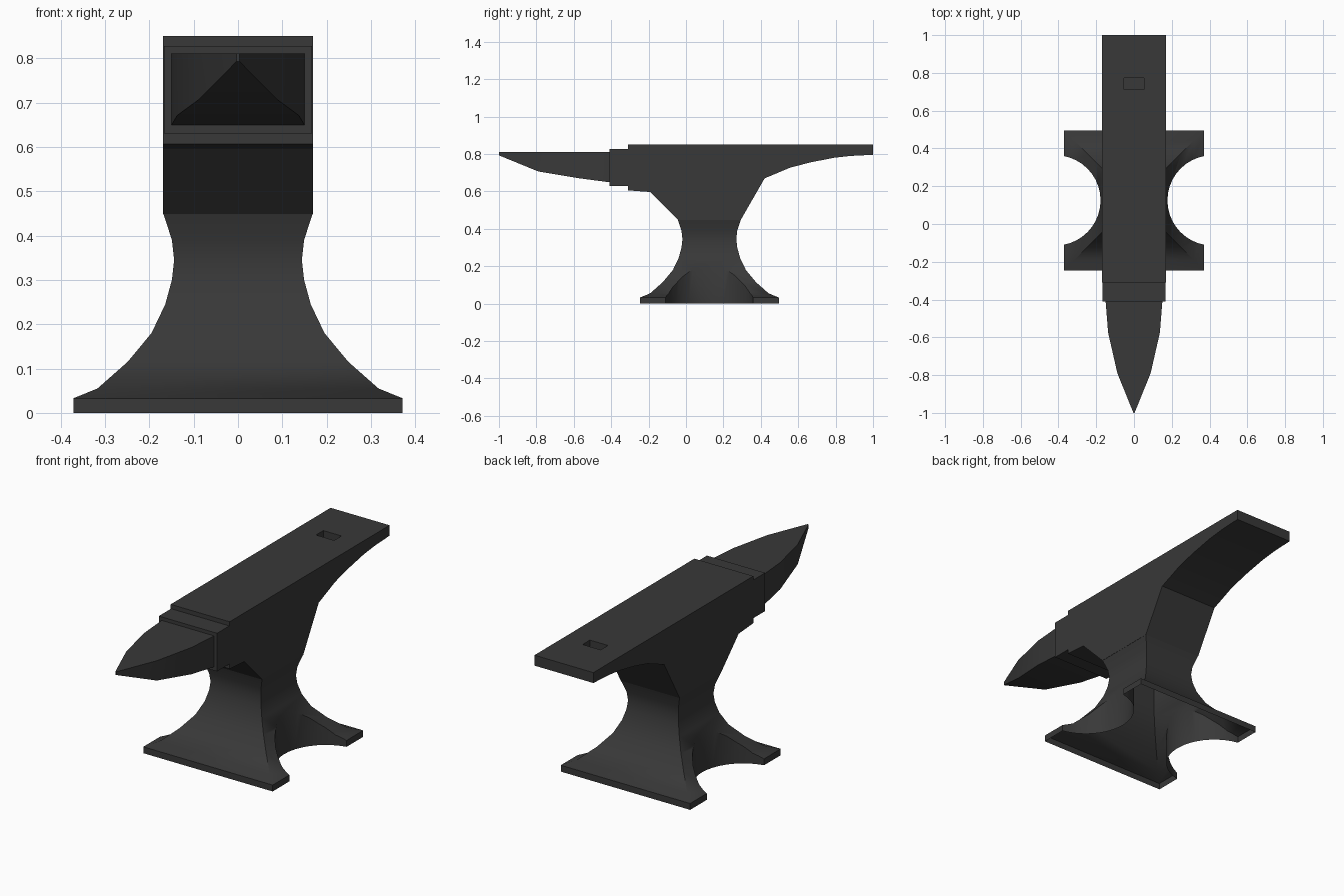
import bpy, bmesh, math

if "Cube" in bpy.data.objects:
    bpy.data.objects.remove(bpy.data.objects["Cube"])

iron = bpy.data.materials.new("dark iron")
iron.diffuse_color = (0.04, 0.04, 0.04, 1)
iron.use_nodes = True
iron.node_tree.nodes["Principled BSDF"].inputs["Base Color"].default_value = iron.diffuse_color


def make(name, bm):
    bmesh.ops.recalc_face_normals(bm, faces=bm.faces)
    me = bpy.data.meshes.new(name)
    bm.to_mesh(me)
    bm.free()
    ob = bpy.data.objects.new(name, me)
    bpy.context.collection.objects.link(ob)
    me.materials.append(iron)
    return ob


def loft(name, rings):
    """Closed skin over a list of rings with equal point counts."""
    bm = bmesh.new()
    vs = [[bm.verts.new(p) for p in r] for r in rings]
    n = len(vs[0])
    for a, b in zip(vs, vs[1:]):
        for i in range(n):
            bm.faces.new((a[i], a[(i + 1) % n], b[(i + 1) % n], b[i]))
    bm.faces.new(vs[0])
    bm.faces.new(vs[-1])
    return make(name, bm)


def box(name, x0, x1, y0, y1, z0, z1):
    ring = lambda z: [(x0, y0, z), (x1, y0, z), (x1, y1, z), (x0, y1, z)]
    return loft(name, [ring(z0), ring(z1)])


def cut(ob, cutter):
    """Subtract the cutter, bake the result and remove the cutter."""
    mod = ob.modifiers.new("cut", 'BOOLEAN')
    mod.operation = 'DIFFERENCE'
    mod.solver = 'EXACT'
    mod.object = cutter
    bpy.context.view_layer.update()
    dg = bpy.context.evaluated_depsgraph_get()
    me = bpy.data.meshes.new_from_object(ob.evaluated_get(dg))
    ob.modifiers.clear()
    ob.data = me
    bpy.data.objects.remove(cutter)


# Flared foot: square sections around y = 0.125
CY = 0.125
flare = [(0, .371), (.033, .371), (.055, .317), (.115, .249), (.18, .195),
         (.245, .164), (.30, .149), (.345, .144), (.39, .149), (.448, .168)]
foot = loft("flared_foot", [[(-h, CY - h, z), (h, CY - h, z), (h, CY + h, z), (-h, CY + h, z)]
                            for z, h in flare])

# Round scoops in both sides of the foot
for s in (-1, 1):
    R, N = 0.239, 40
    circle = [(s * 0.416 + R * math.cos(2 * math.pi * i / N),
               CY + R * math.sin(2 * math.pi * i / N)) for i in range(N)]
    cut(foot, loft("scoop", [[(x, y, z) for x, y in circle] for z in (-0.1, 0.6)]))

# The foot is hollow underneath
bm = bmesh.new()
bm.from_mesh(foot.data)
bm.normal_update()
bmesh.ops.delete(bm, geom=[f for f in bm.faces if all(v.co.z < 1e-4 for v in f.verts)],
                 context='FACES')
bm.to_mesh(foot.data)
bm.free()

# Body with face and heel: side profile extruded across x
profile = [(-.043, .448), (-.19, .597), (-.31, .606), (-.31, .85), (1, .85), (1, .796),
           (.88, .79), (.79, .78), (.663, .755), (.556, .727), (.42, .67), (.293, .448)]
body = loft("anvil_body", [[(x, y, z) for y, z in profile] for x in (-.169, .169)])

# Square tool hole in the heel
cut(body, box("hole", -.052, .052, .713, .773, .81, .9))

# Step between face and horn
step = box("horn_step", -.167, .167, -.41, -.30, .63, .828)

# Horn: flat top, tapering sides and rising underside
horn_sections = [(-.40, .151, .648), (-.575, .137, .671), (-.79, .088, .707), (-1, .003, .793)]
horn = loft("horn", [[(-w, y, z), (w, y, z), (w, y, .81), (-w, y, .81)]
                     for y, w, z in horn_sections])

# Smooth shading with crisp edges
bpy.ops.object.select_all(action='DESELECT')
for ob in (foot, body, step, horn):
    ob.select_set(True)
bpy.context.view_layer.objects.active = body
bpy.ops.object.shade_smooth_by_angle(angle=math.radians(35))
